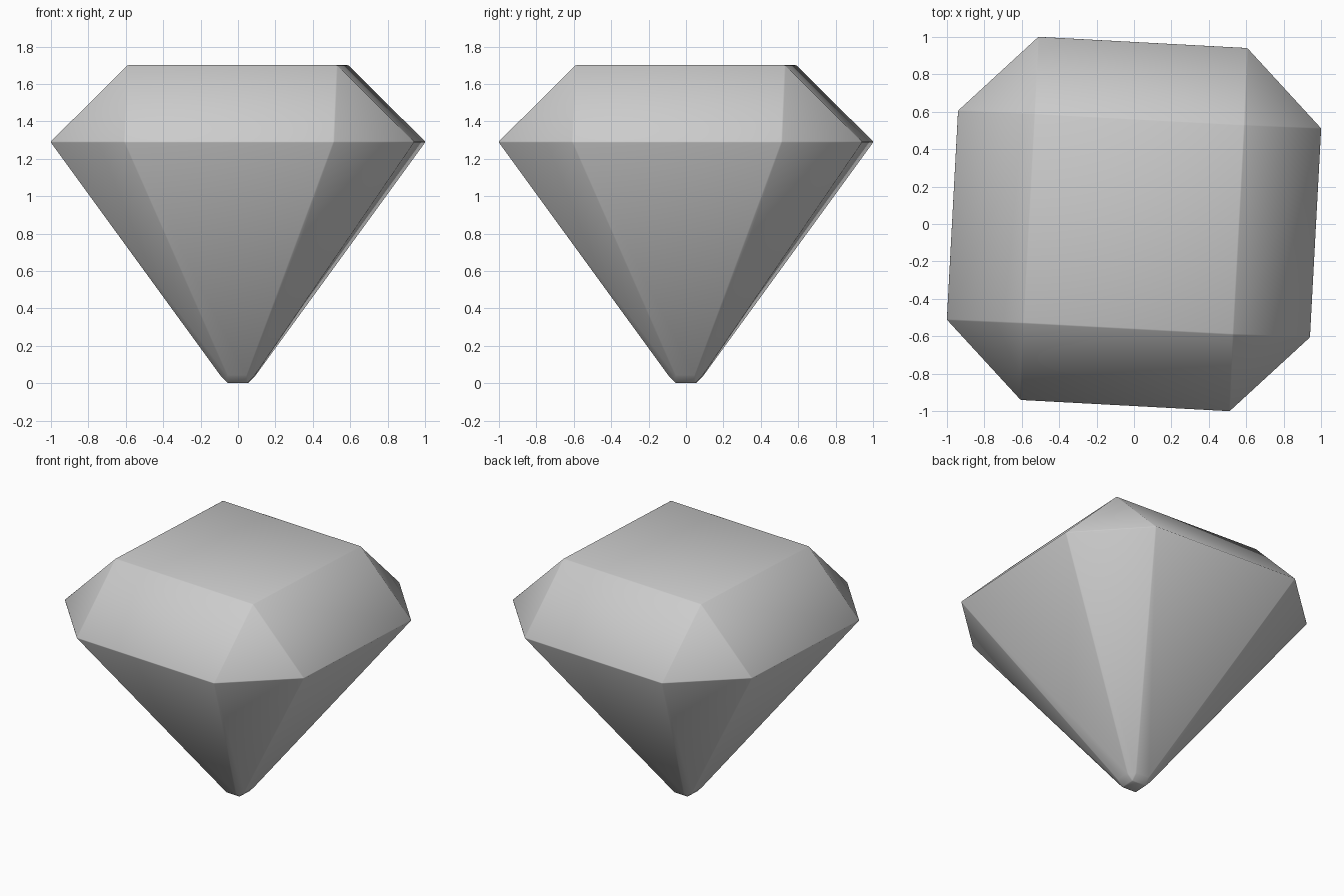
import bpy, bmesh

if "Cube" in bpy.data.objects:
    bpy.data.objects.remove(bpy.data.objects["Cube"])

# One quarter of the outline; the rest follows by quarter turns
TABLE = (0.59, 0.53)
GIRDLE_P = (1.003, 0.512)
GIRDLE_Q = (0.607, 0.943)
TIP = 0.093                      # size of the tip relative to the girdle

bm = bmesh.new()


def ring(point, z, scale=1.0):
    x, y = point
    verts = []
    for _ in range(4):
        verts.append(bm.verts.new((x * scale, y * scale, z)))
        x, y = -y, x
    return verts


table = ring(TABLE, 1.70)
p, q = ring(GIRDLE_P, 1.29), ring(GIRDLE_Q, 1.29)
tp, tq = ring(GIRDLE_P, 0.04, TIP), ring(GIRDLE_Q, 0.04, TIP)
culet = ring(TABLE, 0.0, TIP)

# Flat top and bottom, then the facets of each quarter
bm.faces.new(table)
bm.faces.new(culet[::-1])
for i in range(4):
    j = (i + 1) % 4
    for face in (
        (table[i], p[i], q[i]), (table[i], q[i], p[j], table[j]),      # crown
        (p[i], tp[i], tq[i], q[i]), (q[i], tq[i], tp[j], p[j]),        # pavilion
        (culet[i], tq[i], tp[i]), (culet[i], culet[j], tp[j], tq[i]),  # tip
    ):
        bm.faces.new(face)
bmesh.ops.recalc_face_normals(bm, faces=bm.faces)
for f in bm.faces:
    f.smooth = True

mesh = bpy.data.meshes.new("gem")
bm.to_mesh(mesh)
bm.free()
gem = bpy.data.objects.new("gem", mesh)
bpy.context.collection.objects.link(gem)

# Fine softened facet edges
bevel = gem.modifiers.new("soft_edges", 'BEVEL')
bevel.width = 0.004
bevel.segments = 1
bevel.limit_method = 'NONE'
